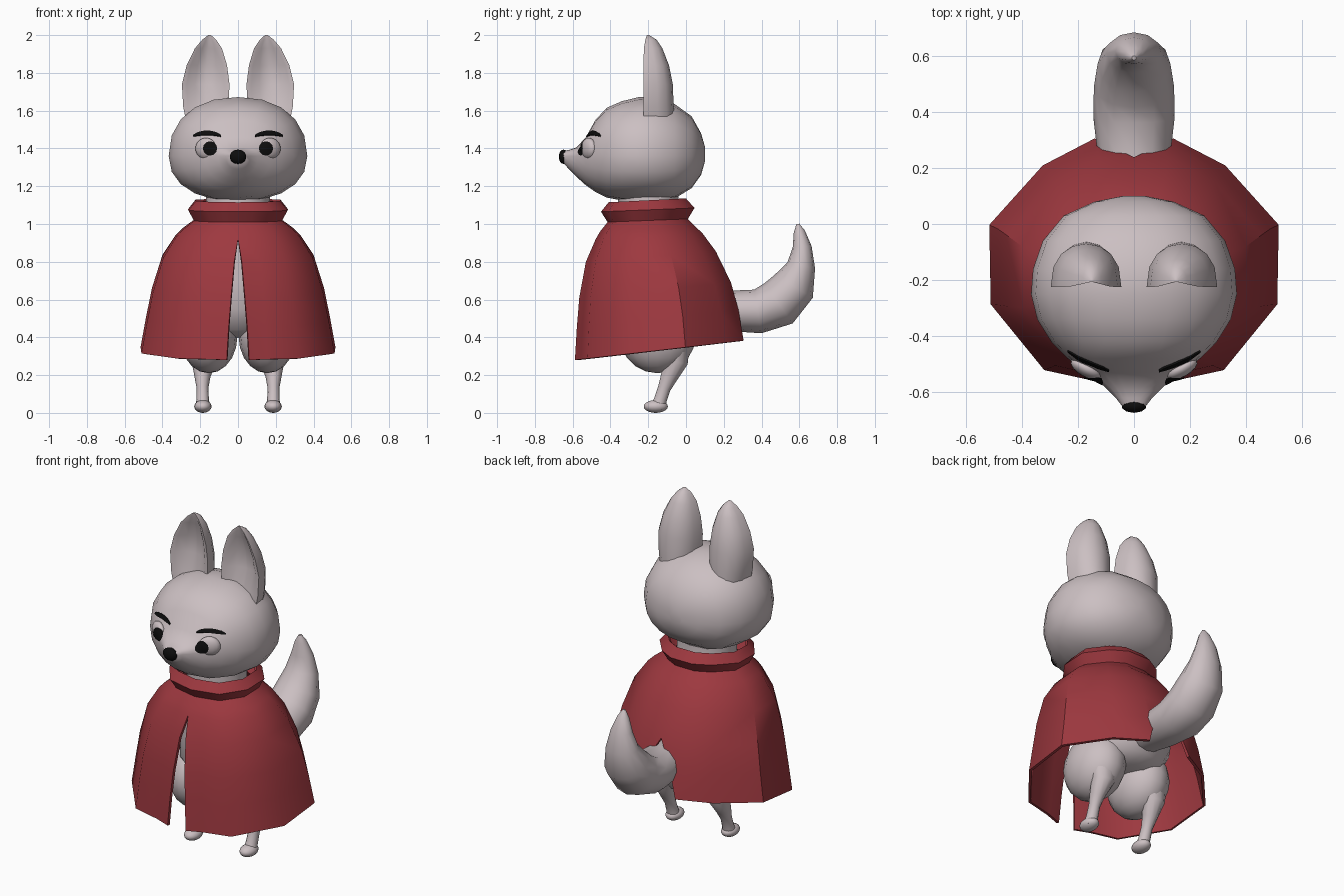
import bpy, bmesh, math
from mathutils import Vector, Matrix
from mathutils.bvhtree import BVHTree

if "Cube" in bpy.data.objects:
    bpy.data.objects.remove(bpy.data.objects["Cube"])


def material(name, rgb):
    m = bpy.data.materials.new(name)
    m.diffuse_color = (*rgb, 1)
    m.use_nodes = True
    m.node_tree.nodes["Principled BSDF"].inputs["Base Color"].default_value = m.diffuse_color
    return m


FUR = material("pale fur", (0.60, 0.525, 0.54))
RED = material("cape red", (0.34, 0.04, 0.05))
BLACK = material("black", (0.004, 0.004, 0.004))


def finish(name, bm, mat, angle=50, thickness=0):
    bmesh.ops.remove_doubles(bm, verts=bm.verts, dist=0.0005)
    bmesh.ops.recalc_face_normals(bm, faces=bm.faces)
    me = bpy.data.meshes.new(name)
    bm.to_mesh(me)
    bm.free()
    me.materials.append(mat)
    ob = bpy.data.objects.new(name, me)
    bpy.context.collection.objects.link(ob)
    bpy.ops.object.select_all(action='DESELECT')
    ob.select_set(True)
    bpy.context.view_layer.objects.active = ob
    if thickness:
        mod = ob.modifiers.new("thickness", 'SOLIDIFY')
        mod.thickness, mod.offset = thickness, -1
        bpy.ops.object.convert(target='MESH')
    bpy.ops.object.shade_smooth_by_angle(angle=math.radians(angle))
    return ob


def skin(bm, rings, closed=True):
    """Join successive rings of points with quads."""
    vs = [[bm.verts.new(p) for p in r] for r in rings]
    n = len(vs[0])
    for a, b in zip(vs, vs[1:]):
        for i in range(n if closed else n - 1):
            j = (i + 1) % n
            bm.faces.new((a[i], a[j], b[j], b[i]))
    return vs


def loft(name, rings, mat, angle=50):
    bm = bmesh.new()
    vs = skin(bm, rings)
    bm.faces.new(vs[0])
    bm.faces.new(vs[-1])
    return finish(name, bm, mat, angle)


def ellipsoid(name, centre, radii, mat, turn=0, seg=16):
    bm = bmesh.new()
    bmesh.ops.create_uvsphere(bm, u_segments=seg, v_segments=seg // 2 + 2, radius=1)
    bmesh.ops.transform(bm, verts=bm.verts, matrix=Matrix.Translation(centre)
                        @ Matrix.Rotation(turn, 4, 'Z') @ Matrix.Diagonal((*radii, 1)))
    return finish(name, bm, mat)


def tube(name, path, mat, n=12):
    """Loft along a path in the yz plane: (x, y, z, radius across, radius in plane)."""
    rings = []
    for i, (x, y, z, rx, rp) in enumerate(path):
        a, b = path[max(i - 1, 0)], path[min(i + 1, len(path) - 1)]
        t = Vector((0, b[1] - a[1], b[2] - a[2])).normalized()
        u = Vector((0, -t.z, t.y))
        rings.append([Vector((x, y, z)) + Vector((rx * math.cos(k), 0, 0)) + u * rp * math.sin(k)
                      for k in (2 * math.pi * j / n for j in range(n))])
    return loft(name, rings, mat)


# Head: rings from the back of the skull to the muzzle (y, half width, bottom, top)
HEAD = [(0.10, 0.04, 1.33, 1.41), (0.08, 0.14, 1.26, 1.48), (0.03, 0.25, 1.19, 1.57),
        (-0.06, 0.325, 1.135, 1.635), (-0.16, 0.36, 1.12, 1.67), (-0.25, 0.367, 1.12, 1.672),
        (-0.34, 0.345, 1.125, 1.65), (-0.42, 0.295, 1.14, 1.615), (-0.48, 0.235, 1.17, 1.55),
        (-0.53, 0.175, 1.205, 1.46), (-0.58, 0.105, 1.25, 1.405), (-0.62, 0.065, 1.29, 1.392),
        (-0.65, 0.042, 1.325, 1.385)]


def spow(v, e):
    return math.copysign(abs(v) ** e, v)


rings = []
for y, w, zb, zt in HEAD:
    ring = []
    for k in range(20):
        c, s = math.cos(math.pi * k / 10), math.sin(math.pi * k / 10)
        ring.append((w * spow(c, 0.9), y, 1.36 + (zt - 1.36 if s > 0 else 1.36 - zb) * spow(s, 0.9)))
    rings.append(ring)
head = loft("head", rings, FUR)
ellipsoid("nose", (0, -0.648, 1.356), (0.047, 0.026, 0.038), BLACK, seg=10)


def tree(ob):
    return BVHTree.FromPolygons([v.co for v in ob.data.vertices],
                                [p.vertices for p in ob.data.polygons])


def front_y(trees, x, z):
    hits = [t.ray_cast(Vector((x, -2, z)), Vector((0, 1, 0)))[0] for t in trees]
    return min(h.y for h in hits if h)


head_tree = tree(head)

# Ear rings: (z, inner x, outer x, front y, back y, hollow depth)
EAR = [(1.52, 0.06, 0.27, -0.225, -0.06, 0), (1.62, 0.05, 0.29, -0.225, -0.065, 0.02),
       (1.74, 0.045, 0.297, -0.225, -0.07, 0.06), (1.84, 0.058, 0.272, -0.225, -0.09, 0.06),
       (1.93, 0.085, 0.228, -0.223, -0.125, 0.035), (1.975, 0.115, 0.19, -0.215, -0.155, 0.012),
       (2.0, 0.143, 0.158, -0.207, -0.195, 0)]

for s, side in ((1, "left"), (-1, "right")):
    # Ear with a rounded back and dished front
    rings = []
    for z, xi, xo, yf, yb, hollow in EAR:
        c, w = (xi + xo) / 2, (xo - xi) / 2
        ring = [(s * (c + w * math.cos(a)), yf + (yb - yf) * math.sin(a) ** 0.8, z)
                for a in (math.pi * k / 8 for k in range(8))]
        ring.append((s * xi, yf, z))
        ring += [(s * (c + w * f), yf + hollow * d, z)
                 for f, d in ((-0.8, 0.15), (-0.45, 0.8), (0, 1), (0.45, 0.8), (0.8, 0.15))]
        rings.append(ring)
    loft(side + "_ear", rings, FUR)

    # Eye, pupil and brow laid on the face
    y = front_y([head_tree], s * 0.168, 1.40)
    eye = ellipsoid(side + "_eye", (s * 0.17, y + 0.012, 1.40), (0.062, 0.03, 0.056), FUR, s * 0.5)
    both = [head_tree, tree(eye)]
    bm = bmesh.new()
    skin(bm, [[(x, front_y(both, x, z) - 0.006, z) for x, z in
               ((s * 0.148 + r * math.cos(a), 1.40 + r * math.sin(a))
                for a in (math.pi * k / 6 for k in range(12)))] for r in (0.0001, 0.019, 0.038)])
    finish(side + "_pupil", bm, BLACK)
    bm = bmesh.new()
    rows = []
    for k in range(9):
        t = k / 8
        x, arch = s * (0.09 + 0.148 * t), math.sin(math.pi * t)
        rows.append([(x, front_y(both, x, z) - 0.008, z)
                     for z in (1.464 + 0.008 * arch, 1.472 + 0.023 * arch ** 0.7)])
    skin(bm, rows, closed=False)
    finish(side + "_brow", bm, BLACK, thickness=0.008)

    # Thigh, lower leg and paw
    ellipsoid(side + "_thigh", (s * 0.155, -0.15, 0.405), (0.152, 0.2, 0.195), FUR)
    tube(side + "_leg", [(s * 0.17, -0.05, 0.36, 0.09, 0.07), (s * 0.18, -0.05, 0.27, 0.065, 0.06),
                         (s * 0.188, -0.09, 0.19, 0.042, 0.045), (s * 0.188, -0.115, 0.13, 0.031, 0.034),
                         (s * 0.187, -0.135, 0.07, 0.033, 0.034), (s * 0.186, -0.15, 0.025, 0.04, 0.04)], FUR)
    ellipsoid(side + "_paw", (s * 0.186, -0.16, 0.034), (0.046, 0.064, 0.034), FUR)

# Torso: (z, centre y, half width, half depth)
TORSO = [(0.40, -0.10, 0.13, 0.12), (0.44, -0.10, 0.22, 0.20), (0.55, -0.10, 0.27, 0.26),
         (0.70, -0.12, 0.25, 0.24), (0.88, -0.17, 0.20, 0.19), (1.0, -0.2, 0.17, 0.16), (1.16, -0.2, 0.17, 0.16)]
loft("torso", [[(w * math.cos(a), y + d * math.sin(a), z) for a in (math.pi * k / 8 for k in range(16))]
               for z, y, w, d in TORSO], FUR)

# Tail
tube("tail", [(0, y, z, rx, rp) for y, z, rx, rp in
              ((0.08, 0.55, 0.10, 0.09), (0.25, 0.54, 0.13, 0.108), (0.38, 0.537, 0.145, 0.117),
               (0.49, 0.58, 0.143, 0.13), (0.57, 0.67, 0.13, 0.118), (0.61, 0.78, 0.098, 0.075),
               (0.615, 0.88, 0.066, 0.05), (0.60, 0.96, 0.034, 0.03), (0.592, 1.0, 0.008, 0.008))], FUR)

# Cape with collar: (front z, half width, front y, back y, backward rise, slit half width, notch half width)
CAPE = [(1.115, 0.225, -0.41, 0.0, 0.05, 0, 0), (1.065, 0.265, -0.45, 0.045, 0.04, 0, 0),
        (1.01, 0.235, -0.415, 0.01, 0.04, 0, 0), (0.96, 0.295, -0.455, 0.05, 0.05, 0, 0),
        (0.92, 0.33, -0.478, 0.085, 0.06, 0, 0), (0.80, 0.4, -0.53, 0.158, 0.08, 0.02, 0),
        (0.61, 0.455, -0.565, 0.238, 0.1, 0.037, 0), (0.45, 0.486, -0.578, 0.278, 0.11, 0.05, 0.085),
        (0.28, 0.516, -0.588, 0.305, 0.115, 0.06, 0.14)]
# Plan shape of one half, front to back, as fractions of half width and half depth
PLAN = [(0, -1), (0.3, -0.93), (0.62, -0.85), (0.99, -0.325), (1, 0.31), (0.63, 0.785), (0.272, 1), (0, 1)]
bm = bmesh.new()
for s in (1, -1):
    rows = []
    for z, w, yf, yb, rise, slit, notch in CAPE:
        row = []
        for k, (u, v) in enumerate(PLAN):
            x = w * u
            if k == 0:
                x = slit
            elif k == 7:
                x = notch
            y = (yf + yb) / 2 + (yb - yf) / 2 * v
            row.append((s * x, y, z + rise * (y - yf)))
        rows.append(row)
    skin(bm, rows, closed=False)
finish("cape", bm, RED, angle=40, thickness=0.015)
